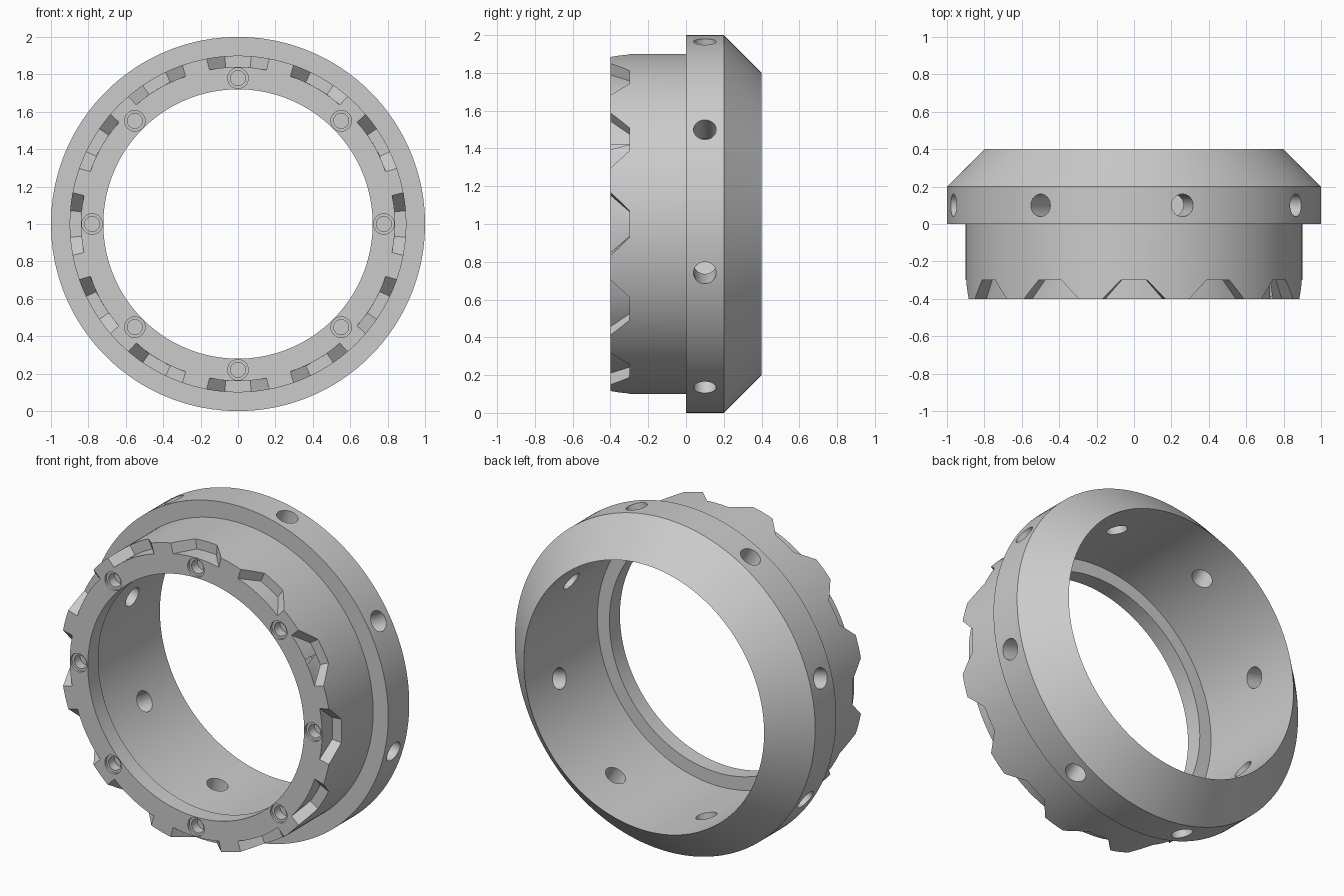
import bpy, bmesh
from math import sin, cos, pi, radians
from mathutils import Matrix, Vector

old = bpy.data.objects.get("Cube")
if old:
    bpy.data.objects.remove(old, do_unlink=True)

SEGMENTS = 180
CENTRE = Vector((0, 0, 1))

grey = bpy.data.materials.new("plain grey")
grey.use_nodes = True
colour = (0.6, 0.6, 0.6, 1)
grey.diffuse_color = colour
grey.node_tree.nodes["Principled BSDF"].inputs["Base Color"].default_value = colour


def polar(r, y, a):
    return CENTRE + Vector((r * cos(a), y, r * sin(a)))


def finish(bm, name):
    bmesh.ops.recalc_face_normals(bm, faces=bm.faces)
    mesh = bpy.data.meshes.new(name)
    bm.to_mesh(mesh)
    bm.free()
    mesh.materials.append(grey)
    obj = bpy.data.objects.new(name, mesh)
    bpy.context.collection.objects.link(obj)
    return obj


def lathe(profile, name):
    bm = bmesh.new()
    rings = [[bm.verts.new(polar(r, y, 2 * pi * i / SEGMENTS)) for r, y in profile]
             for i in range(SEGMENTS)]
    n = len(profile)
    for i in range(SEGMENTS):
        a, b = rings[i - 1], rings[i]
        for k in range(n):
            bm.faces.new((a[k - 1], a[k], b[k], b[k - 1]))
    return finish(bm, name)


def add_cylinder(bm, radius, start, end):
    axis = end - start
    place = Matrix.Translation((start + end) / 2) @ axis.to_track_quat("Z", "Y").to_matrix().to_4x4()
    bmesh.ops.create_cone(bm, cap_ends=True, segments=32, radius1=radius,
                          radius2=radius, depth=axis.length, matrix=place)


def add_notch(bm, middle, steps=6):
    # Tapered sector, wide at the open front and narrow at the floor
    corners = [(0.84, -0.3, 4.5), (0.95, -0.3, 4.5), (0.95, -0.45, 13.5), (0.84, -0.45, 13.5)]
    rows = []
    for i in range(steps + 1):
        t = 2 * i / steps - 1
        rows.append([bm.verts.new(polar(r, y, middle + radians(t * half)))
                     for r, y, half in corners])
    for a, b in zip(rows, rows[1:]):
        for k in range(4):
            bm.faces.new((a[k - 1], a[k], b[k], b[k - 1]))
    bm.faces.new(rows[0])
    bm.faces.new(rows[-1])


def cut(target, bm, name):
    cutter = finish(bm, name)
    cutter.hide_render = True
    mod = target.modifiers.new(name, "BOOLEAN")
    mod.operation = "DIFFERENCE"
    mod.solver = "EXACT"
    mod.object = cutter
    bpy.context.view_layer.objects.active = target
    bpy.ops.object.modifier_apply(modifier=name)
    bpy.data.objects.remove(cutter, do_unlink=True)


# Ring body: stepped collar, bevelled back, wide bore and a narrow front lip
ring = lathe([(0.72, -0.4), (0.9, -0.4), (0.9, 0), (1, 0), (1, 0.2),
              (0.8, 0.4), (0.8, -0.3), (0.72, -0.3)], "collar_ring")

# Twelve notches around the front rim
bm = bmesh.new()
for i in range(12):
    add_notch(bm, radians(30 * i))
cut(ring, bm, "rim_notches")

# Eight radial holes through the collar
bm = bmesh.new()
for i in range(8):
    a = radians(30 + 45 * i)
    add_cylinder(bm, 0.06, polar(0.7, 0.1, a), polar(1.1, 0.1, a))
cut(ring, bm, "radial_holes")

# Eight blind front holes, each a shallow counterbore over a deeper bore
for radius, depth, name in ((0.055, 0.015, "counterbores"), (0.04, 0.07, "screw_holes")):
    bm = bmesh.new()
    for i in range(8):
        a = radians(45 * i)
        add_cylinder(bm, radius, polar(0.78, -0.45, a), polar(0.78, -0.4 + depth, a))
    cut(ring, bm, name)

# Smooth round walls with crisp edges
bpy.ops.object.select_all(action="DESELECT")
ring.select_set(True)
bpy.context.view_layer.objects.active = ring
bpy.ops.object.shade_smooth_by_angle(angle=radians(25))
